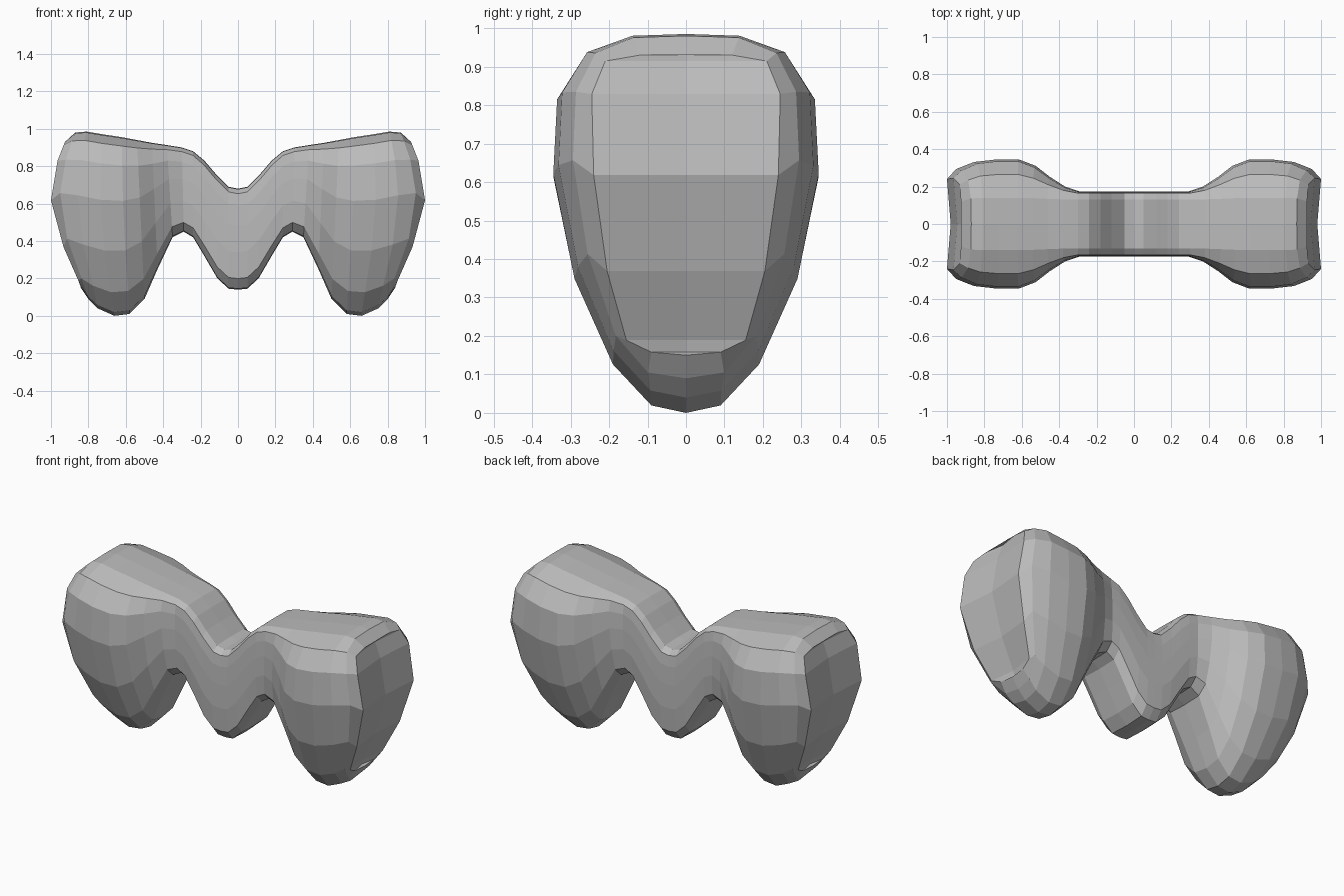
import bpy, bmesh, math

cube = bpy.data.objects.get("Cube")
if cube:
    bpy.data.objects.remove(cube, do_unlink=True)

# Half sections as (height fraction, depth), bottom to top
NARROW = [(0, 0), (.01, .12), (.11, .165), (.37, .175), (.63, .175),
          (.83, .172), (.95, .165), (.995, .13), (1, 0)]
LOBE = [(0, 0), (.02, .09), (.13, .19), (.36, .29), (.64, .345),
        (.84, .335), (.95, .265), (.995, .14), (1, 0)]
CAP = [(0, 0), (.01, .09), (.05, .155), (.28, .205), (.6, .24),
       (.87, .245), (.98, .21), (1, .12), (1, 0)]

# Stations: bottom x, bottom z, top x, top z, outward bulge, lobe weight
STATIONS = [
    (0, .14, 0, .68, 0, 0),
    (.05, .145, .05, .69, 0, 0),
    (.11, .20, .12, .76, 0, 0),
    (.18, .32, .18, .83, 0, 0),
    (.24, .42, .24, .88, 0, 0),
    (.29, .45, .30, .90, 0, 0),
    (.35, .42, .38, .913, 0, .15),
    (.43, .25, .46, .925, 0, .45),
    (.50, .09, .54, .94, 0, .8),
    (.58, .01, .62, .955, .01, 1),
    (.66, 0, .72, .97, .04, 1),
    (.75, .04, .81, .985, .07, .92),
    (.80, .09, .87, .98, .11, .7),
]
END = (.84, .15, .925, .93, .11)


def mix(a, b, f):
    return a + (b - a) * f


def column(bm, profile, xb, zb, xt, zt, bulge):
    """One line of vertices from the underside to the top."""
    return [bm.verts.new((mix(xb, xt, t) + bulge * math.sin(math.pi * t ** 1.2),
                          -y, mix(zb, zt, t))) for t, y in profile]


# One quarter of the body, lofted from the middle outwards
bm = bmesh.new()
columns = []
for *place, weight in STATIONS:
    profile = [(mix(a[0], b[0], weight), mix(a[1], b[1], weight))
               for a, b in zip(NARROW, LOBE)]
    columns.append(column(bm, profile, *place))
columns.append(column(bm, CAP, *END))

# Slightly hollow outer end
hollow = column(bm, [(t, 0) for t, y in CAP], *END)
for v in hollow[1:-1]:
    v.co.x -= .02
columns.append(hollow)

for left, right in zip(columns, columns[1:]):
    for j in range(len(left) - 1):
        bm.faces.new((left[j], right[j], right[j + 1], left[j + 1]))
bmesh.ops.remove_doubles(bm, verts=bm.verts, dist=.0005)
bmesh.ops.recalc_face_normals(bm, faces=bm.faces)
# The lofted quarter must face forward
front = min(bm.faces, key=lambda f: f.calc_center_median().y)
if front.normal.y > 0:
    bmesh.ops.reverse_faces(bm, faces=bm.faces)

mesh = bpy.data.meshes.new("lobed_body")
bm.to_mesh(mesh)
bm.free()
body = bpy.data.objects.new("lobed_body", mesh)
bpy.context.collection.objects.link(body)

# Mirror to the other side and to the back
mirror = body.modifiers.new("mirror", "MIRROR")
mirror.use_axis = (True, True, False)
mirror.use_clip = True
mirror.merge_threshold = .001

# Plain grey surface
grey = bpy.data.materials.new("plain_grey")
grey.use_nodes = True
colour = (.5, .5, .5, 1)
grey.diffuse_color = colour
grey.node_tree.nodes["Principled BSDF"].inputs["Base Color"].default_value = colour
mesh.materials.append(grey)
